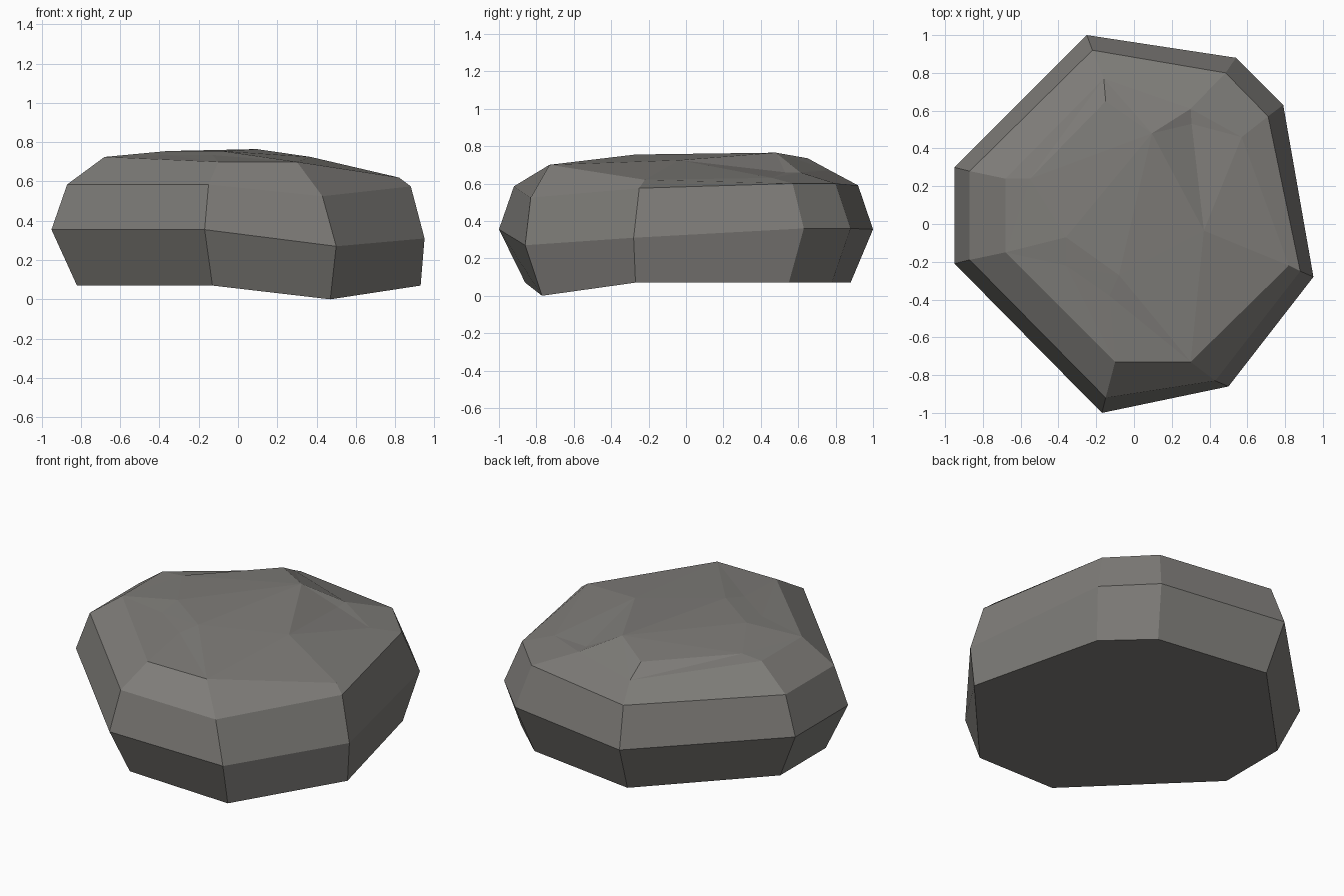
import bpy, bmesh
from mathutils import Vector
from mathutils.geometry import delaunay_2d_cdt

if "Cube" in bpy.data.objects:
    bpy.data.objects.remove(bpy.data.objects["Cube"])

# Stone colour
stone = bpy.data.materials.new("warm grey stone")
stone.diffuse_color = (0.21, 0.203, 0.19, 1)
stone.use_nodes = True
stone.node_tree.nodes["Principled BSDF"].inputs["Base Color"].default_value = stone.diffuse_color

# Eight-sided outlines, bottom to top, all starting at the back left corner
base = [(-.22, .88, .07), (.48, .78, .07), (.73, .55, .07), (.93, -.27, .07),
        (.47, -.77, 0), (-.13, -.86, .07), (-.82, -.18, .07), (-.82, .26, .07)]
belt = [(-.25, 1, .355), (.54, .88, .36), (.79, .63, .36), (.95, -.28, .31),
        (.50, -.86, .27), (-.17, -1, .355), (-.95, -.21, .355), (-.95, .30, .355)]
shoulder = [(-.22, .92, .59), (.485, .80, .60), (.71, .57, .60), (.88, -.25, .575),
            (.43, -.83, .525), (-.15, -.92, .585), (-.87, -.19, .585), (-.87, .28, .585)]
rim = [(-.16, .77, .67), (.30, .61, .66), (.57, .46, .63), (.82, -.22, .62),
       (.30, -.73, .70), (-.10, -.73, .70), (-.68, -.15, .725), (-.68, .24, .725)]

# Points inside the rim: the first three outline the steep chipped facet
crown = [(.095, .48, .765), (.37, -.035, .725), (.305, .53, .66),
         (-.36, -.07, .755), (-.08, -.27, .755), (-.13, -.38, .735),
         (-.36, -.22, .735), (-.15, .65, .735), (-.55, .24, .735)]

bm = bmesh.new()
rings = [[bm.verts.new(p) for p in ring] for ring in (base, belt, shoulder, rim)]

# Underside and faceted side walls
bm.faces.new(rings[0])
for lower, upper in zip(rings, rings[1:]):
    for i in range(8):
        j = (i + 1) % 8
        bm.faces.new((lower[i], lower[j], upper[j], upper[i]))

# Broken top: triangulate rim and crown, keeping the chip and ridge edges
top = rings[3] + [bm.verts.new(p) for p in crown]
n = len(rim)
edges = [(i, (i + 1) % n) for i in range(n)]
edges += [(n, n + 1), (n + 1, n + 2), (n + 2, n), (n + 1, 3), (n, n + 3),
          (n + 3, n + 4), (n + 4, n + 1), (0, n)]
flat = [Vector((v.co.x, v.co.y)) for v in top]
result = delaunay_2d_cdt(flat, edges, [], 1, 1e-5)
origin = result[3]
for tri in result[2]:
    bm.faces.new([top[origin[i][0]] for i in tri])

bmesh.ops.recalc_face_normals(bm, faces=bm.faces)
mesh = bpy.data.meshes.new("rock")
bm.to_mesh(mesh)
bm.free()
mesh.materials.append(stone)
rock = bpy.data.objects.new("rock", mesh)
bpy.context.collection.objects.link(rock)
